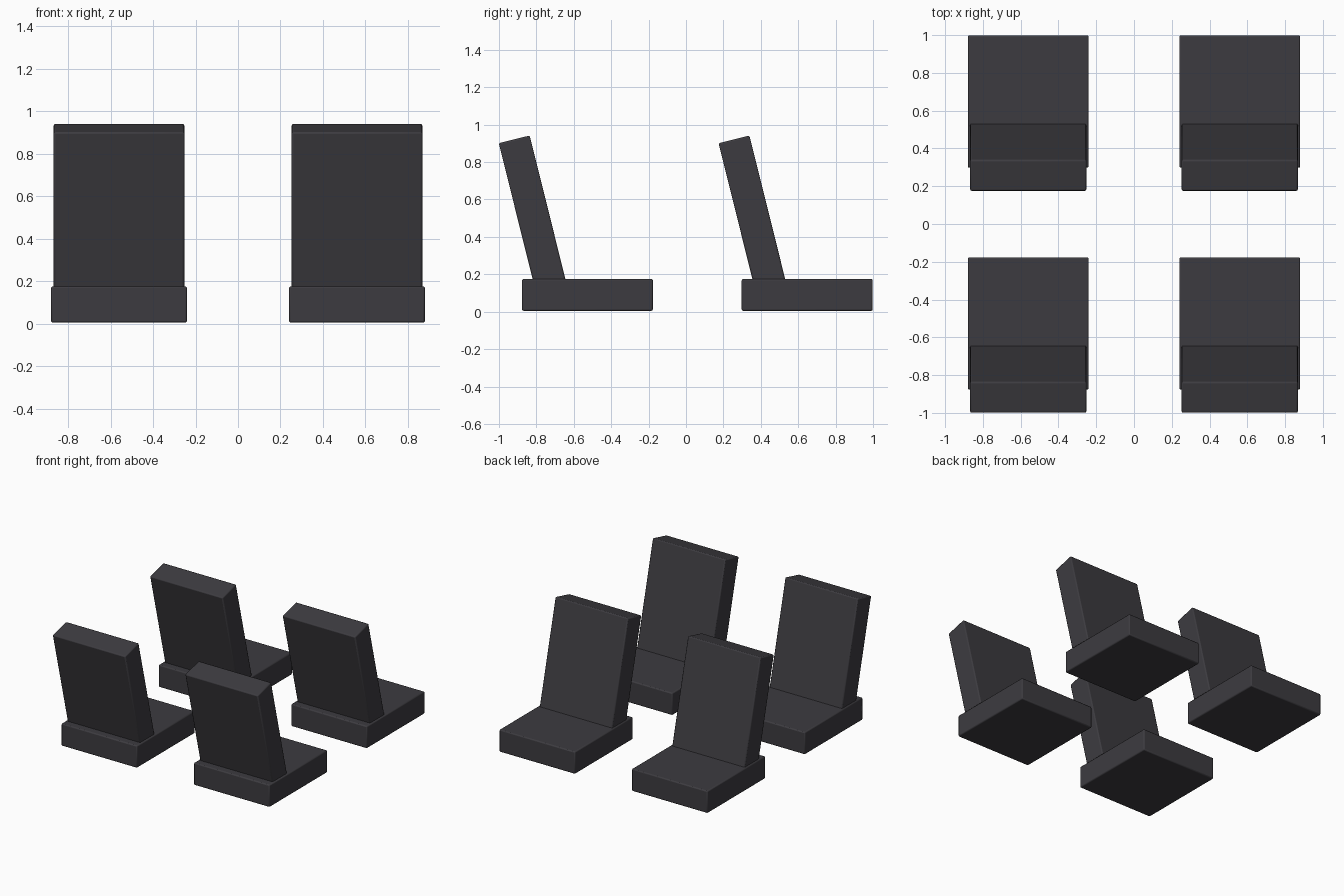
import bpy
import math
from mathutils import Matrix, Vector

default = bpy.data.objects.get("Cube")
if default:
    bpy.data.objects.remove(default, do_unlink=True)

# Dark upholstery
fabric = bpy.data.materials.new("dark_grey_upholstery")
fabric.use_nodes = True
colour = (0.046, 0.044, 0.051, 1)
fabric.diffuse_color = colour
fabric.node_tree.nodes["Principled BSDF"].inputs["Base Color"].default_value = colour

TILT = math.radians(14)


def padded_box(name, size, location, tilt=0):
    """Box with softly rounded edges, leaning about the x axis."""
    bpy.ops.mesh.primitive_cube_add(size=1, location=location)
    ob = bpy.context.object
    ob.name = name
    ob.data.transform(Matrix.Diagonal((*size, 1)))
    ob.rotation_euler.x = tilt
    ob.data.materials.append(fabric)
    bevel = ob.modifiers.new("soft_edges", 'BEVEL')
    bevel.width = 0.008
    bevel.segments = 2
    bpy.ops.object.shade_smooth_by_angle(angle=math.radians(35))
    return ob


def chair(label, x, y):
    # Cushion
    padded_box(f"{label}_seat", (0.64, 0.70, 0.17), (x, y, 0.09))
    # Reclined backrest, placed by its upper front edge and sunk into the cushion
    thick, length = 0.17, 0.85
    lean = Matrix.Rotation(TILT, 3, 'X')
    top_edge = Vector((x, y - 0.309, 0.942))
    centre = top_edge + lean @ Vector((0, -thick / 2, -length / 2))
    padded_box(f"{label}_backrest", (0.615, thick, length), centre, TILT)


# Two rows of two chairs
for row, y in (("front", -0.527), ("rear", 0.648)):
    for side, x in (("left", 0.56), ("right", -0.56)):
        chair(f"{row}_{side}", x, y)
